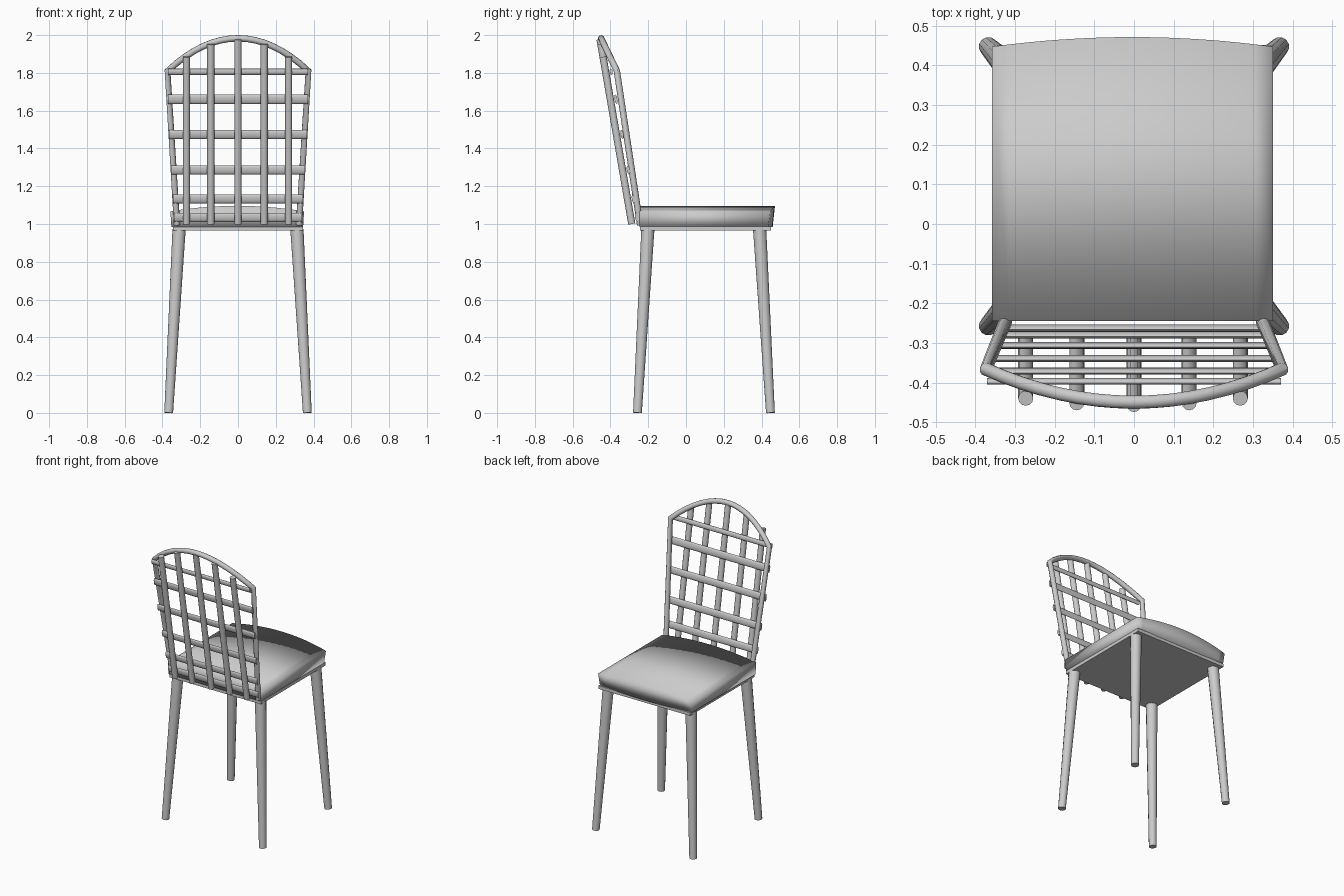
import bpy, bmesh, math
from mathutils import Vector

if "Cube" in bpy.data.objects:
    bpy.data.objects.remove(bpy.data.objects["Cube"])

def add_mesh(name, bm):
    bmesh.ops.recalc_face_normals(bm, faces=bm.faces)
    me = bpy.data.meshes.new(name)
    bm.to_mesh(me)
    bm.free()
    ob = bpy.data.objects.new(name, me)
    bpy.context.collection.objects.link(ob)
    return ob

def smooth(ob, angle=40):
    bpy.ops.object.select_all(action='DESELECT')
    ob.select_set(True)
    bpy.context.view_layer.objects.active = ob
    bpy.ops.object.shade_smooth_by_angle(angle=math.radians(angle))

def rod(name, a, b, r1, r2, sides=12):
    """Round tapered rod from a to b."""
    a, b = Vector(a), Vector(b)
    bm = bmesh.new()
    bmesh.ops.create_cone(bm, cap_ends=True, segments=sides, radius1=r1, radius2=r2, depth=(b - a).length)
    ob = add_mesh(name, bm)
    ob.rotation_mode = 'QUATERNION'
    ob.rotation_quaternion = (b - a).to_track_quat('Z', 'Y')
    ob.location = (a + b) / 2
    smooth(ob)
    return ob

# Splayed legs
for side, s in (("left", -1), ("right", 1)):
    for end, y0, y1 in (("front", -0.257, -0.202), ("rear", 0.447, 0.390)):
        rod(f"{end}_{side}_leg", (s * 0.367, y0, 0), (s * 0.312, y1, 0.97), 0.024, 0.036)

# Thin board under the cushion
bm = bmesh.new()
bmesh.ops.create_cube(bm, size=1)
for v in bm.verts:
    v.co = (v.co.x * 0.69, v.co.y * 0.695 + 0.103, v.co.z * 0.022 + 0.976)
add_mesh("seat_board", bm)

# Cushion: domed across its width, bowed outward at the far edge
N = 16
bm = bmesh.new()
cols = []
for i in range(N + 1):
    t = -1 + 2 * i / N
    x = -0.004 + 0.354 * t
    bulge = 1 - t * t
    top = 1.067 + 0.029 * bulge
    far = 0.447 + 0.024 * bulge
    cols.append([bm.verts.new(p) for p in (
        (x * 0.985, -0.245, 0.985), (x * 0.985, far - 0.012, 0.985),
        (x, far, top), (x, -0.245, top))])
for c, d in zip(cols, cols[1:]):
    for k in range(4):
        bm.faces.new((c[k], c[(k + 1) % 4], d[(k + 1) % 4], d[k]))
bm.faces.new(cols[0])
bm.faces.new(cols[-1])
cushion = add_mesh("seat_cushion", bm)
for p in cushion.data.polygons:
    p.use_smooth = True

# Back frame: two posts joined by an arch
pts = [(-0.323, -0.243, 0.995)]
for i in range(17):
    t = -1 + i / 8
    b = 1 - t * t
    pts.append((0.373 * t, -0.366 - 0.083 * b, 1.81 + 0.173 * b))
pts.append((0.323, -0.243, 0.995))
cu = bpy.data.curves.new("back_frame", 'CURVE')
cu.dimensions = '3D'
cu.bevel_depth = 0.017
cu.bevel_resolution = 3
cu.use_fill_caps = True
sp = cu.splines.new('POLY')
sp.points.add(len(pts) - 1)
for q, p in zip(sp.points, pts):
    q.co = (*p, 1)
frame = bpy.data.objects.new("back_frame", cu)
bpy.context.collection.objects.link(frame)
bpy.ops.object.select_all(action='DESELECT')
frame.select_set(True)
bpy.context.view_layer.objects.active = frame
bpy.ops.object.convert(target='MESH')
smooth(bpy.context.view_layer.objects.active)

# Upright back rods
for i, (x, ztop) in enumerate(((-0.273, 1.885), (-0.144, 1.952), (0, 1.978), (0.139, 1.952), (0.268, 1.885))):
    rod(f"back_upright_{i + 1}", (x, -0.287, 1.0), (x, -0.287 - 0.172 * (ztop - 1), ztop), 0.019, 0.019)

# Flattened cross slats, tilted with the back
tilt = math.atan(0.172)
for i, (z, half, h) in enumerate(((1.035, 0.34, 0.024), (1.133, 0.345, 0.024), (1.286, 0.355, 0.024),
                                  (1.474, 0.366, 0.024), (1.66, 0.37, 0.025), (1.806, 0.37, 0.017))):
    bm = bmesh.new()
    bmesh.ops.create_cone(bm, cap_ends=True, segments=12, radius1=1, radius2=1, depth=2)
    for v in bm.verts:
        v.co = (v.co.z * half, v.co.x * 0.008, v.co.y * h)
    slat = add_mesh(f"back_slat_{i + 1}", bm)
    slat.location = (0, -0.262 - 0.174 * (z - 1.035), z)
    slat.rotation_euler.x = tilt
    smooth(slat, 60)
